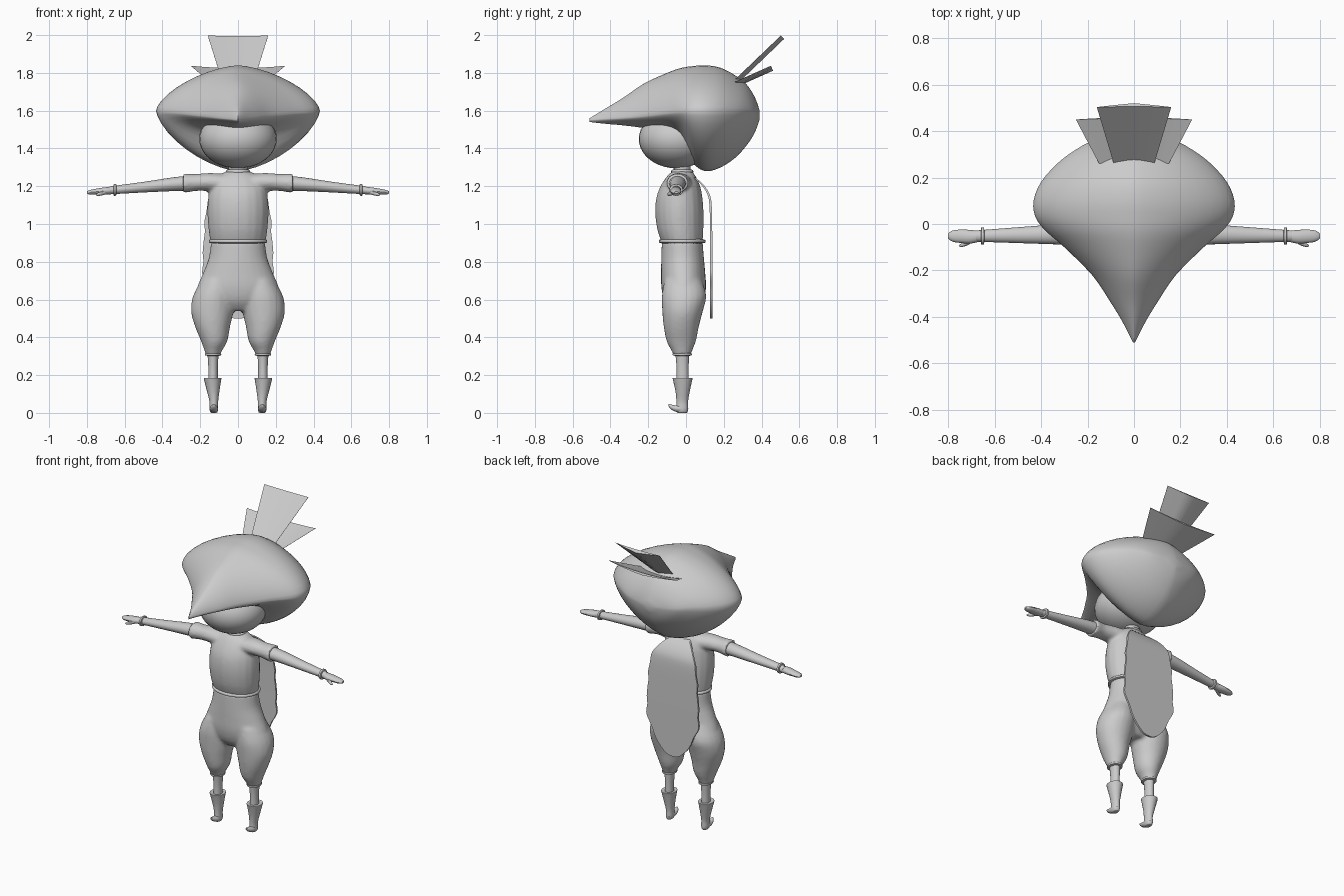
import bpy, bmesh, math
from mathutils import Vector

grey = bpy.data.materials.new("plain_grey")
grey.diffuse_color = (0.6, 0.6, 0.6, 1)


def finish(ob, angle=40):
    ob.data.materials.clear()
    ob.data.materials.append(grey)
    bpy.ops.object.select_all(action='DESELECT')
    bpy.context.view_layer.objects.active = ob
    ob.select_set(True)
    bpy.ops.object.shade_smooth_by_angle(angle=math.radians(angle))
    return ob


def smooth_rows(rows, steps):
    """Catmull-Rom interpolation of profile rows."""
    out = []
    for i in range(len(rows) - 1):
        p = [rows[max(i - 1, 0)], rows[i], rows[i + 1], rows[min(i + 2, len(rows) - 1)]]
        for s in range(steps):
            t = s / steps
            out.append([0.5 * (2 * b + (c - a) * t + (2 * a - 5 * b + 4 * c - d) * t * t
                               + (3 * b - a - 3 * c + d) * t ** 3) for a, b, c, d in zip(*p)])
    return out + [list(rows[-1])]


def skin(name, rings, angle=40):
    """Closed surface through a list of equal-length rings."""
    bm = bmesh.new()
    vs = [[bm.verts.new(p) for p in r] for r in rings]
    n = len(vs[0])
    for a, b in zip(vs, vs[1:]):
        for i in range(n):
            j = (i + 1) % n
            bm.faces.new((a[i], a[j], b[j], b[i]))
    bm.faces.new(vs[0])
    bm.faces.new(vs[-1])
    bmesh.ops.recalc_face_normals(bm, faces=bm.faces)
    me = bpy.data.meshes.new(name)
    bm.to_mesh(me)
    bm.free()
    ob = bpy.data.objects.new(name, me)
    bpy.context.collection.objects.link(ob)
    return finish(ob, angle)


def loft(name, rows, axis='Z', side=1, steps=3, n=20):
    """Rows: position on axis, two centre coordinates, two radii."""
    rings = []
    for t, c1, c2, r1, r2 in smooth_rows(rows, steps):
        ring = []
        for k in range(n):
            a = 2 * math.pi * k / n
            u, v = c1 + r1 * math.cos(a), c2 + r2 * math.sin(a)
            p = (u, v, t) if axis == 'Z' else (t, u, v)
            ring.append((p[0] * side, p[1], p[2]))
        rings.append(ring)
    return skin(name, rings)


def fuse(name, parts, voxel=0.011):
    """Join overlapping lofts into one softly blended surface."""
    bpy.ops.object.select_all(action='DESELECT')
    for o in parts:
        o.select_set(True)
    ob = parts[0]
    bpy.context.view_layer.objects.active = ob
    bpy.ops.object.join()
    ob.name = name
    m = ob.modifiers.new("blend", 'REMESH')
    m.mode, m.voxel_size = 'VOXEL', voxel
    m.use_smooth_shade = True
    s = ob.modifiers.new("soften", 'SMOOTH')
    s.factor, s.iterations = 0.5, 4


# Pointed hair: y, half width, top z, widest z, bottom z
hair = [(-.51, .004, 1.56, 1.55, 1.54), (-.42, .05, 1.615, 1.555, 1.53), (-.33, .105, 1.67, 1.56, 1.522),
        (-.22, .18, 1.745, 1.57, 1.508), (-.10, .30, 1.80, 1.585, 1.49), (-.03, .38, 1.825, 1.593, 1.445),
        (.03, .424, 1.835, 1.598, 1.33), (.10, .432, 1.84, 1.60, 1.28), (.18, .40, 1.828, 1.60, 1.298),
        (.26, .33, 1.787, 1.60, 1.35), (.32, .25, 1.74, 1.60, 1.415), (.365, .16, 1.67, 1.59, 1.485),
        (.39, .03, 1.60, 1.58, 1.555)]
rings = []
for y, w, top, mid, low in smooth_rows(hair, 3):
    ring = []
    for k in range(40):
        a = 2 * math.pi * k / 40
        c, s = math.cos(a), math.sin(a)
        x = w * math.copysign(abs(c) ** 1.3, c)
        z = mid + ((top - mid) if s > 0 else (mid - low)) * math.copysign(abs(s) ** 1.3, s)
        ring.append((x, y, z))
    rings.append(ring)
skin("hair", rings, 50)

# Face
bpy.ops.mesh.primitive_uv_sphere_add(segments=32, ring_count=20, location=(0, -.05, 1.45))
face = bpy.context.object
face.name = "face"
face.scale = (.205, .2, .155)
finish(face)


# Fanned hair blades: slightly cupped tapering plates
def blade(name, base, tip, w0, w1, cup, thick):
    base, tip = Vector(base), Vector(tip)
    normal = Vector((1, 0, 0)).cross(tip - base).normalized()
    rings = []
    for p, w in ((base, w0), (tip, w1)):
        top = [p + Vector((w * k / 4, 0, 0)) + normal * (cup * (k / 4) ** 2) for k in range(-4, 5)]
        rings.append(top + [q - normal * thick * (1.05 - abs(k) / 4)
                            for q, k in zip(reversed(top), range(4, -5, -1))])
    skin(name, rings, 30)


blade("upper_blade", (0, .265, 1.765), (0, .505, 1.995), .088, .16, .004, .02)
blade("lower_blade", (0, .265, 1.74), (0, .455, 1.825), .15, .25, .014, .014)

# Neck and collar
loft("neck", [(1.22, 0, -.02, .05, .045), (1.34, 0, -.02, .05, .045)])
loft("collar", [(1.265, 0, -.02, .055, .05), (1.272, 0, -.02, .064, .058),
                (1.282, 0, -.02, .064, .058), (1.289, 0, -.02, .055, .05)])

# Shirt with short flared sleeves
shirt = [loft("torso", [(.90, 0, -.02, .145, .108), (.97, 0, -.03, .156, .122), (1.06, 0, -.035, .162, .128),
                        (1.14, 0, -.035, .158, .122), (1.20, 0, -.03, .146, .105),
                        (1.25, 0, -.025, .115, .078), (1.28, 0, -.02, .06, .052)])]
for s in (1, -1):
    shirt.append(loft("sleeve", [(.05, -.03, 1.215, .075, .05), (.15, -.04, 1.222, .062, .048),
                                 (.22, -.045, 1.22, .054, .045), (.27, -.045, 1.217, .057, .05),
                                 (.29, -.045, 1.217, .06, .053)], 'X', s))
fuse("shirt", shirt, .01)

# Belt
loft("belt", [(.898, 0, -.02, .14, .108), (.902, 0, -.02, .153, .122),
              (.915, 0, -.02, .153, .122), (.92, 0, -.02, .14, .108)], n=32)

# Baggy trousers
trousers = [loft("hips", [(.91, 0, -.02, .142, .108), (.82, 0, -.018, .155, .113), (.74, 0, -.015, .185, .117),
                          (.66, 0, -.012, .215, .118), (.59, 0, -.012, .19, .10), (.54, 0, -.015, .10, .06)], n=28)]
for s in (1, -1):
    trousers.append(loft("trouser_leg", [(.70, .11, -.015, .085, .10), (.62, .128, -.01, .11, .118),
                                         (.54, .136, -.018, .113, .108), (.46, .135, -.025, .094, .094),
                                         (.38, .126, -.025, .07, .078), (.33, .131, -.022, .047, .055),
                                         (.305, .132, -.02, .039, .046)], 'Z', s))
fuse("trousers", trousers)

for s, side in ((1, "left"), (-1, "right")):
    # Bare arm, cuff and hand
    loft(side + "_arm", [(.25, -.045, 1.217, .046, .04), (.35, -.045, 1.21, .042, .036),
                         (.50, -.048, 1.195, .034, .028), (.68, -.052, 1.178, .024, .021)], 'X', s)
    loft(side + "_cuff", [(.644, -.052, 1.181, .026, .024), (.646, -.052, 1.181, .036, .031),
                          (.657, -.052, 1.18, .036, .031), (.659, -.052, 1.18, .026, .024)], 'X', s, 2)
    loft(side + "_hand", [(.66, -.052, 1.179, .022, .019), (.70, -.055, 1.175, .029, .02),
                          (.74, -.053, 1.172, .029, .017), (.78, -.052, 1.168, .024, .013),
                          (.80, -.052, 1.167, .01, .006)], 'X', s, n=14)
    loft(side + "_thumb", [(.685, -.06, 1.172, .012, .011), (.715, -.077, 1.164, .014, .012),
                           (.74, -.09, 1.157, .009, .009), (.752, -.094, 1.155, .003, .003)], 'X', s, n=10)
    # Trouser band, shin, boot and curled toe
    loft(side + "_trouser_band", [(.302, .132, -.02, .03, .037), (.305, .132, -.02, .042, .05),
                                  (.315, .132, -.02, .042, .05), (.318, .132, -.02, .03, .037)], 'Z', s, 2)
    loft(side + "_shin", [(.32, .132, -.02, .03, .037), (.24, .132, -.018, .025, .032),
                          (.16, .132, -.018, .026, .033)], 'Z', s)
    loft(side + "_boot", [(.182, .134, -.018, .034, .042), (.184, .134, -.018, .046, .053),
                          (.17, .134, -.018, .044, .05), (.11, .131, -.018, .032, .037),
                          (.06, .128, -.02, .023, .031), (.02, .128, -.02, .023, .032),
                          (.003, .128, -.02, .018, .027), (0, .128, -.02, .012, .02)], 'Z', s)
    toe = []
    for y, z, rx, rz in smooth_rows([(.008, .022, .012, .012), (-.02, .022, .022, .021), (-.055, .023, .022, .017),
                                     (-.08, .032, .016, .013), (-.093, .041, .006, .006)], 3):
        toe.append([(s * .128 + rx * math.cos(k * math.pi / 7), y, z + rz * math.sin(k * math.pi / 7))
                    for k in range(14)])
    skin(side + "_toe", toe)

# Cape: y, z, half width
cape = []
for y, z, w in smooth_rows([(.045, 1.245, .06), (.085, 1.21, .105), (.118, 1.16, .14), (.13, 1.10, .165),
                            (.133, .96, .178), (.134, .80, .187), (.134, .72, .182), (.134, .64, .145),
                            (.134, .56, .10), (.134, .515, .055), (.134, .50, .02)], 3):
    w *= 1 + .025 * math.sin(z * 45)
    front = [(w * k / 4, y - .006, z) for k in range(-4, 5)]
    cape.append(front + [(x, yy + .012, zz) for x, yy, zz in reversed(front)])
skin("cape", cape, 40)
